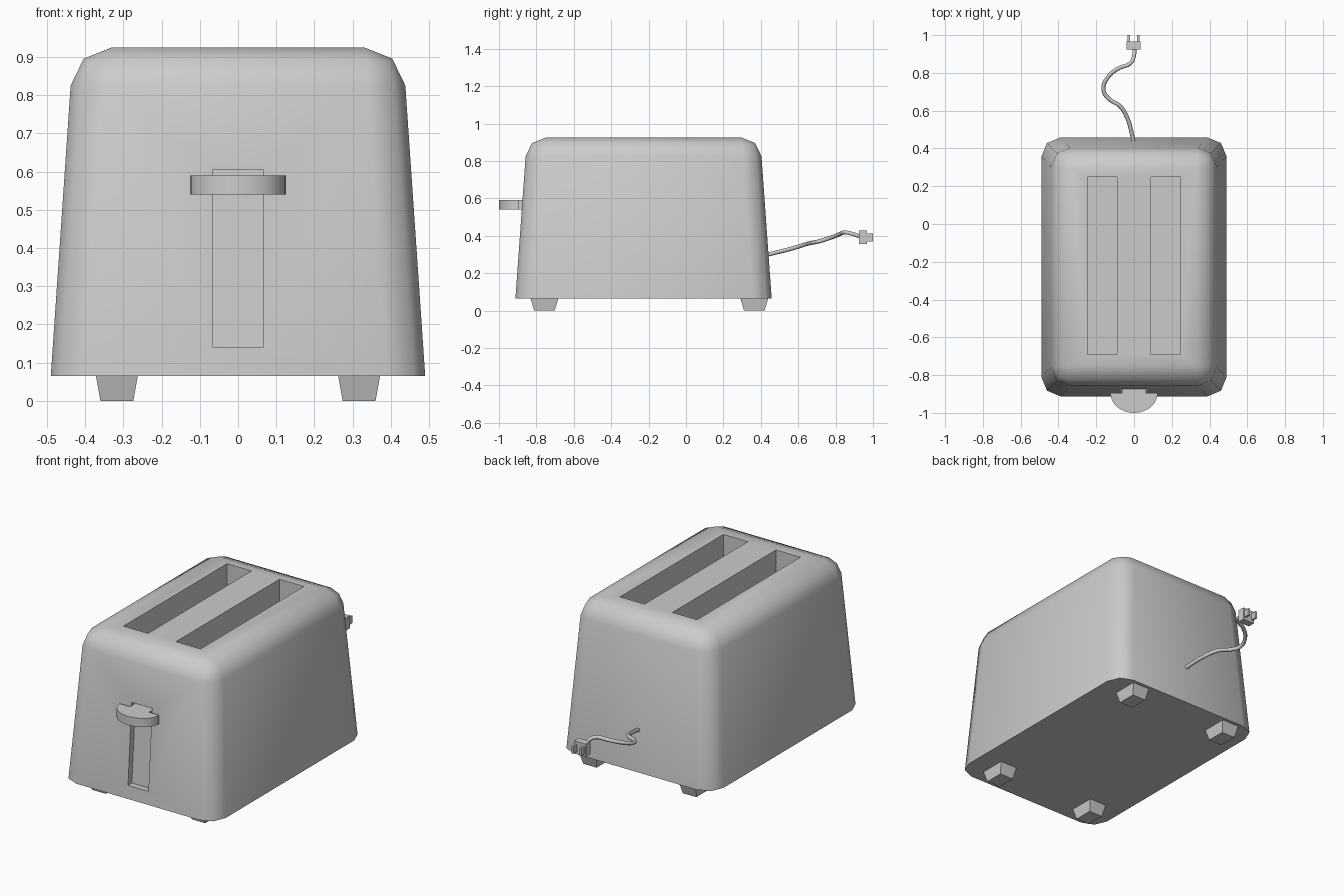
import bpy, bmesh, math
from mathutils import Vector

if "Cube" in bpy.data.objects:
    bpy.data.objects.remove(bpy.data.objects["Cube"])

grey = bpy.data.materials.new("light_grey")
grey.use_nodes = True
grey.diffuse_color = (0.6, 0.6, 0.6, 1)
grey.node_tree.nodes["Principled BSDF"].inputs["Base Color"].default_value = (0.6, 0.6, 0.6, 1)


def finish(name, bm):
    bmesh.ops.recalc_face_normals(bm, faces=bm.faces)
    mesh = bpy.data.meshes.new(name)
    bm.to_mesh(mesh)
    bm.free()
    mesh.materials.append(grey)
    obj = bpy.data.objects.new(name, mesh)
    bpy.context.collection.objects.link(obj)
    return obj


def block(name, low, high, taper=(1, 1), bevel=0):
    """Box between two corners; taper scales the top, bevel rounds all but the base."""
    low, high = Vector(low), Vector(high)
    mid, size = (low + high) / 2, high - low
    bm = bmesh.new()
    bmesh.ops.create_cube(bm, size=1)
    for v in bm.verts:
        if v.co.z > 0:
            v.co.x *= taper[0]
            v.co.y *= taper[1]
        v.co = Vector(a * b for a, b in zip(v.co, size)) + mid
    if bevel:
        edges = [e for e in bm.edges if any(v.co.z > mid.z for v in e.verts)]
        bmesh.ops.bevel(bm, geom=edges, offset=bevel, segments=2, profile=0.5,
                        affect='EDGES')
    return finish(name, bm)


def activate(obj):
    bpy.ops.object.select_all(action='DESELECT')
    obj.select_set(True)
    bpy.context.view_layer.objects.active = obj


def cut(target, cutter):
    cutter.hide_render = True
    mod = target.modifiers.new("cut", 'BOOLEAN')
    mod.operation, mod.solver, mod.object = 'DIFFERENCE', 'EXACT', cutter
    activate(target)
    bpy.ops.object.modifier_apply(modifier=mod.name)
    bpy.data.objects.remove(cutter)


# Tapered body with rounded corners
body = block("body", (-0.49, -0.912, 0.065), (0.49, 0.458, 0.925), (0.88, 0.91), 0.1)

# Two bread slots
for side in (-1, 1):
    x = side * 0.167
    cut(body, block("slot_cutter", (x - 0.078, -0.69, 0.2), (x + 0.078, 0.25, 1.1)))

# Shallow lever track that follows the sloping front
track = block("track_cutter", (-0.065, -1.0, 0.14), (0.065, -0.87, 0.605))
for v in track.data.vertices:
    if v.co.y > -0.9:
        v.co.y = -0.877 + 0.072 * (v.co.z - 0.065)
cut(body, track)
activate(body)
bpy.ops.object.shade_smooth_by_angle(angle=math.radians(58))

# Lever: a half-round knob on a neck
bm = bmesh.new()
arc = [math.pi + math.pi * i / 16 for i in range(17)]
outline = [(0.125 * math.cos(a), -0.895 + 0.105 * math.sin(a)) for a in arc]
outline += [(0.06, -0.895), (0.06, -0.835), (-0.06, -0.835), (-0.06, -0.895)]
face = bm.faces.new([bm.verts.new((x, y, 0.54)) for x, y in outline])
top = bmesh.ops.extrude_face_region(bm, geom=[face])["geom"]
bmesh.ops.translate(bm, vec=(0, 0, 0.05),
                    verts=[g for g in top if isinstance(g, bmesh.types.BMVert)])
activate(finish("lever", bm))
bpy.ops.object.shade_smooth_by_angle(angle=math.radians(30))

# Four feet that narrow towards the ground
for side, sname in ((-1, "right"), (1, "left")):
    for y, yname in ((-0.757, "front"), (0.365, "back")):
        x = side * 0.317
        block(f"foot_{yname}_{sname}", (x - 0.043, y - 0.055, 0),
              (x + 0.043, y + 0.055, 0.067), (1.28, 1.36))

# Power cord
path = [(0, 0.42, 0.295), (-0.012, 0.48, 0.31), (-0.035, 0.56, 0.33),
        (-0.075, 0.625, 0.35), (-0.13, 0.66, 0.36), (-0.162, 0.71, 0.37),
        (-0.14, 0.775, 0.39), (-0.08, 0.825, 0.41), (-0.02, 0.85, 0.418),
        (0, 0.89, 0.41), (0, 0.945, 0.39)]
curve = bpy.data.curves.new("cord", 'CURVE')
curve.dimensions = '3D'
curve.bevel_depth = 0.011
curve.bevel_resolution = 2
curve.resolution_u = 4
spline = curve.splines.new('BEZIER')
spline.bezier_points.add(len(path) - 1)
for point, co in zip(spline.bezier_points, path):
    point.co = co
    point.handle_left_type = point.handle_right_type = 'AUTO'
curve.materials.append(grey)
cord = bpy.data.objects.new("cord", curve)
bpy.context.collection.objects.link(cord)
activate(cord)
bpy.ops.object.convert(target='MESH')
bpy.ops.object.shade_smooth_by_angle(angle=math.radians(50))

# Plug and prongs
block("plug", (-0.04, 0.925, 0.355), (0.035, 0.967, 0.428))
for x, pname in ((-0.028, "right"), (0.022, "left")):
    block(f"prong_{pname}", (x - 0.006, 0.96, 0.37), (x + 0.006, 1.0, 0.412))
